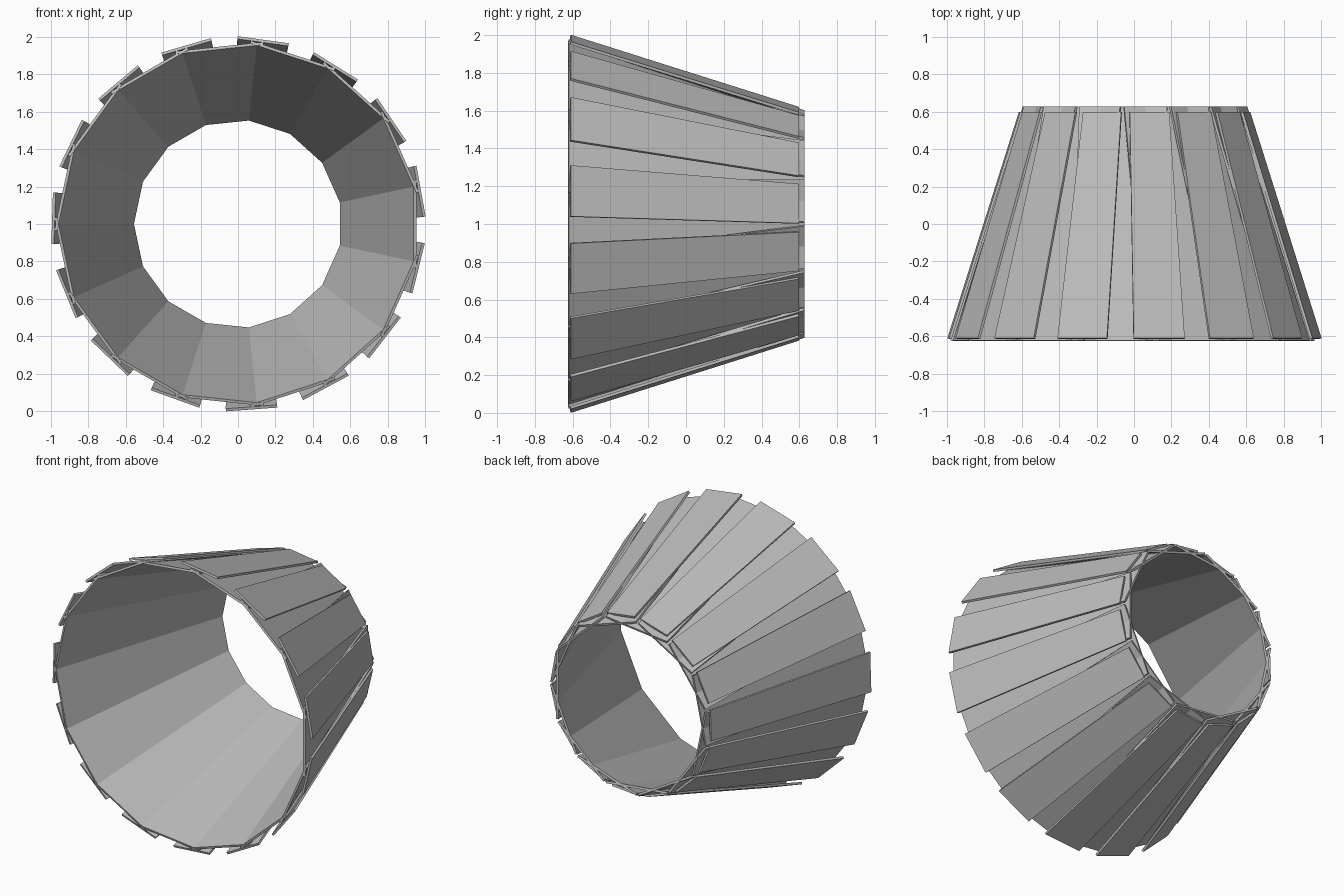
import bpy
import math
from mathutils import Vector

if "Cube" in bpy.data.objects:
    bpy.data.objects.remove(bpy.data.objects["Cube"])

COUNT = 15
STEP = 2 * math.pi / COUNT
CENTRE = Vector((0, 0, 1))

grey = bpy.data.materials.new("weathered grey")
grey.diffuse_color = (0.5, 0.5, 0.5, 1)
grey.use_nodes = True
grey.node_tree.nodes["Principled BSDF"].inputs["Base Color"].default_value = grey.diffuse_color


def plank_ring(name, start_deg, front, back, thickness):
    """Ring of flat tapered planks; front/back = (y, radius, half width) of the inner face."""
    slope = math.atan2(front[1] - back[1], back[0] - front[0])
    for i in range(COUNT):
        a = math.radians(start_deg) + i * STEP          # clockwise from the top
        radial = Vector((math.sin(a), 0, math.cos(a)))
        side = Vector((math.cos(a), 0, -math.sin(a)))
        normal = radial * math.cos(slope) + Vector((0, math.sin(slope), 0))
        inner = []
        for (y, r, w), signs in ((front, (-1, 1)), (back, (1, -1))):
            for s in signs:
                inner.append(CENTRE + radial * r + side * (s * w) + Vector((0, y, 0)))
        verts = inner + [p + normal * thickness for p in inner]
        faces = [(0, 1, 2, 3), (7, 6, 5, 4)]
        faces += [(j, j + 4, (j + 1) % 4 + 4, (j + 1) % 4) for j in range(4)]
        mesh = bpy.data.meshes.new(name)
        mesh.from_pydata(verts, [], faces)
        mesh.materials.append(grey)
        mesh.validate()
        obj = bpy.data.objects.new(f"{name}_{i + 1:02d}", mesh)
        bpy.context.collection.objects.link(obj)


# Inner wall: straight boards whose edges cross one another
plank_ring("inner_board", 18, (-0.625, 0.937, 0.236), (0.622, 0.543, 0.236), 0.015)
# Outer battens: tapered, covering the inner seams
plank_ring("outer_batten", 7.8, (-0.614, 0.978, 0.1375), (0.594, 0.597, 0.106), 0.015)
